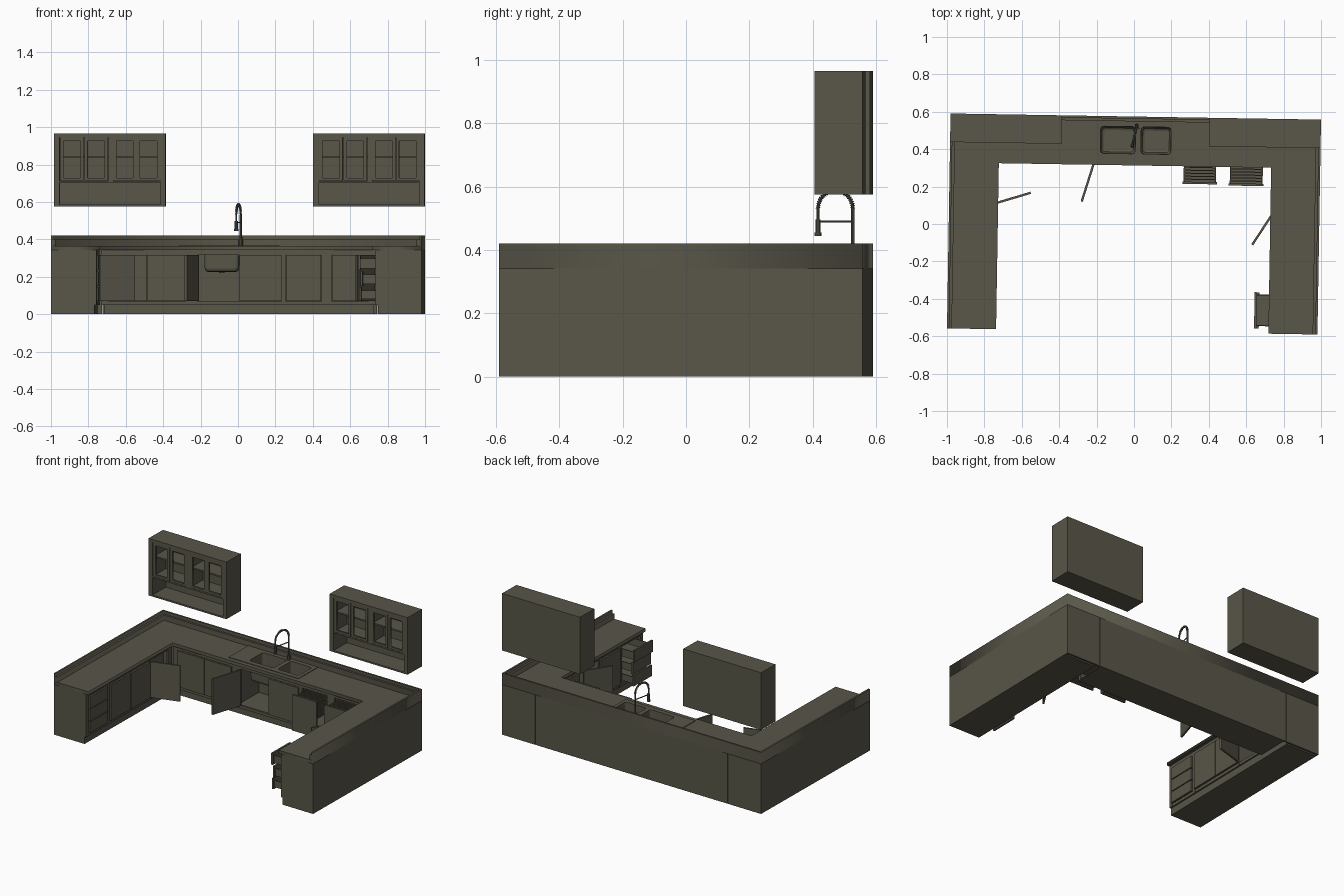
import bpy, bmesh
from math import radians, sin, cos, pi
from mathutils import Matrix

if "Cube" in bpy.data.objects:
    bpy.data.objects.remove(bpy.data.objects["Cube"])

mat = bpy.data.materials.new("olive_grey")
mat.diffuse_color = (0.10, 0.093, 0.066, 1)
mat.use_nodes = True
mat.node_tree.nodes["Principled BSDF"].inputs["Base Color"].default_value = mat.diffuse_color
W, D = 0.9905, 0.5745            # half width and half depth of the U
CT, CB = 0.364, 0.342            # worktop top and underside
KICK = 0.048


def link(name, data):
    o = bpy.data.objects.new(name, data)
    bpy.context.collection.objects.link(o)
    data.materials.append(mat)
    return o


def box(name, x0, x1, y0, y1, z0, z1):
    x0, x1 = sorted((x0, x1))
    bm = bmesh.new()
    bmesh.ops.create_cube(bm, size=1)
    for v in bm.verts:
        v.co = (x1 if v.co.x > 0 else x0, y1 if v.co.y > 0 else y0, z1 if v.co.z > 0 else z0)
    me = bpy.data.meshes.new(name)
    bm.to_mesh(me)
    bm.free()
    return link(name, me)


def activate(o):
    bpy.ops.object.select_all(action='DESELECT')
    o.select_set(True)
    bpy.context.view_layer.objects.active = o


def curve(name, loops, cyclic, dims):
    cu = bpy.data.curves.new(name, 'CURVE')
    cu.dimensions = dims
    for pts in loops:
        s = cu.splines.new('POLY')
        s.points.add(len(pts) - 1)
        for p, c in zip(s.points, pts):
            p.co = (*c, 0, 1) if len(c) == 2 else (*c, 1)
        s.use_cyclic_u = cyclic
    return cu


def plate(name, loops, z0, z1, m=Matrix()):
    """Flat slab from an outline plus hole outlines."""
    cu = curve(name, loops, True, '2D')
    cu.fill_mode = 'BOTH'
    cu.extrude = (z1 - z0) / 2
    o = link(name, cu)
    o.matrix_basis = m @ Matrix.Translation((0, 0, (z0 + z1) / 2))
    activate(o)
    bpy.ops.object.convert(target='MESH')
    return o


def tube(name, pts, r, res=2):
    cu = curve(name, [pts], False, '3D')
    cu.bevel_depth, cu.bevel_resolution, cu.use_fill_caps = r, res, True
    o = link(name, cu)
    activate(o)
    bpy.ops.object.convert(target='MESH')
    bpy.ops.object.shade_smooth_by_angle()
    return o


def rect(x0, x1, y0, y1):
    return [(x0, y0), (x1, y0), (x1, y1), (x0, y1)]


def rrect(x0, x1, y0, y1, r, n=4):
    out = []
    for k, (cx, cy) in enumerate(rect(x0 + r, x1 - r, y0 + r, y1 - r)):
        for i in range(n + 1):
            a = pi + (k + i / n) * pi / 2
            out.append((cx + r * cos(a), cy + r * sin(a)))
    return out


def u_shape(ox, oy, ix, iy):
    """U outline: outer half width/back edge, inner half width/back edge."""
    return [(-ox, -D), (-ix, -D), (-ix, iy), (ix, iy), (ix, -D), (ox, -D), (ox, oy), (-ox, oy)]


def open_door(name, x, y, angle, length):
    o = box(name, 0, length, -0.006, 0.006, 0.07, 0.315)
    o.location = (x, y, 0)
    o.rotation_euler.z = radians(angle)


# worktop with sink hole, and stepped upstand around the walls
plate("worktop", [u_shape(W, D, 0.728, 0.313), rrect(-0.19, 0.193, 0.37, 0.525, 0.02)], CB, CT)
plate("upstand_lower", [u_shape(W, D, W - 0.026, D - 0.026)], CT, 0.40)
plate("upstand_upper", [u_shape(W, D, W - 0.012, D - 0.012)], 0.40, 0.42)

# back run carcass
box("back_wall", -0.733, 0.733, D - 0.012, D, 0, CB)
box("back_floor", -0.73, 0.73, 0.335, D - 0.012, KICK, KICK + 0.015)
box("back_kick", -0.722, 0.722, 0.35, 0.37, 0, KICK)
box("back_underside", -0.722, 0.722, 0.35, D, 0, 0.004)
box("back_top_rail", -0.735, 0.735, 0.33, 0.345, 0.317, CB)
box("back_bottom_rail", -0.735, 0.735, 0.332, 0.345, KICK, 0.068)
for a, b in ((-0.735, -0.70), (-0.285, -0.222), (0.227, 0.25), (0.442, 0.498), (0.69, 0.735)):
    box("back_stile", a, b, 0.33, 0.345, KICK, CB)
    box("back_divider", (a + b) / 2 - 0.006, (a + b) / 2 + 0.006, 0.34, D - 0.012, KICK, CB)
for a, b in ((-0.698, -0.493), (-0.49, -0.285), (0.002, 0.226)):
    box("back_door", a, b, 0.32, 0.333, 0.07, 0.315)
open_door("sink_door_open", -0.22, 0.322, -106.6, 0.215)

# pull-out racks with full-height fronts
for a, b, f in ((0.255, 0.44, 0.219), (0.502, 0.69, 0.214)):
    box("rack_front", a, b, f, f + 0.012, 0.07, 0.315)
    for x in (a + 0.006, b - 0.012):
        box("rack_side", x, x + 0.006, f + 0.012, 0.53, 0.08, 0.11)
        for z in (0.19, 0.29):
            box("rack_rail", x, x + 0.006, f + 0.012, 0.53, z, z + 0.008)
    box("rack_base", a + 0.006, b - 0.006, f + 0.012, 0.53, 0.078, 0.082)
    for i in range(16):
        y = f + 0.022 + i * 0.016
        for z in (0.19, 0.29):
            box("rack_bar", a + 0.008, b - 0.008, y, y + 0.006, z, z + 0.006)

# side runs, mirrored
for s in (-1, 1):
    box("side_wall", s * W, s * (W - 0.012), -D, D, 0, CB)
    box("side_end_panel", s * W, s * 0.746, -D, -D + 0.015, KICK, CB)
    box("side_back", s * W, s * 0.737, D - 0.012, D, 0, CB)
    box("side_floor", s * W, s * 0.748, -D, D, KICK, KICK + 0.015)
    box("side_kick", s * W, s * 0.757, -D, 0.55, 0, KICK)
    box("side_top_rail", s * 0.76, s * 0.746, -D, 0.335, 0.317, CB)
    box("side_bottom_rail", s * 0.76, s * 0.747, -D, 0.335, KICK, 0.068)
    for a, b in ((-D, -0.548), (-0.353, -0.325), (0.09, 0.103), (0.29, 0.335)):
        box("side_stile", s * 0.76, s * 0.746, a, b, KICK, CB)
    for y in (-0.34, -0.115, 0.096):
        box("side_divider", s * W, s * 0.75, y - 0.006, y + 0.006, KICK, CB)
    # drawers: closed on the left, pulled out on the right
    for z0, z1, pull in ((0.07, 0.144, 0.08), (0.15, 0.229, 0.072), (0.235, 0.315, 0.085)):
        x = s * 0.736 - (pull if s > 0 else 0)
        box("drawer_front", x, x + s * 0.012, -0.547, -0.354, z0, z1)
        for y in (-0.535, -0.372):
            box("drawer_side", x + s * 0.012, x + s * 0.19, y, y + 0.006, z0 + 0.012, z1 - 0.018)
        box("drawer_base", x + s * 0.012, x + s * 0.19, -0.535, -0.366, z0 + 0.01, z0 + 0.014)
    box("side_door", s * 0.748, s * 0.736, -0.325, -0.118, 0.07, 0.315)
box("left_door", -0.748, -0.736, -0.115, 0.092, 0.07, 0.315)
box("right_door", 0.748, 0.736, 0.105, 0.292, 0.07, 0.315)
open_door("left_door_open", -0.738, 0.1, 17.5, 0.192)
open_door("right_door_open", 0.738, 0.064, -122.3, 0.195)

# sink plate, bowls, drainer ribs
bowls = ((-0.187, 0.0), (0.03, 0.19))
plate("sink_plate", [rect(-0.32, 0.214, 0.342, 0.552)] +
      [rrect(a, b, 0.375, 0.52, 0.018) for a, b in bowls], CT, CT + 0.004)
for a, b in bowls:
    bm = bmesh.new()
    rings = []
    for inset, z in ((0, CT + 0.003), (0.004, 0.245), (0.009, 0.232), (0.02, 0.228)):
        pts = rrect(a + inset, b - inset, 0.375 + inset, 0.52 - inset, 0.018)
        rings.append([bm.verts.new((x, y, z)) for x, y in pts])
    for lo, hi in zip(rings, rings[1:]):
        for i in range(len(lo)):
            j = (i + 1) % len(lo)
            bm.faces.new((lo[i], lo[j], hi[j], hi[i]))
    bm.faces.new(rings[-1])
    me = bpy.data.meshes.new("sink_bowl")
    bm.to_mesh(me)
    bm.free()
    o = link("sink_bowl", me)
    mod = o.modifiers.new("thickness", 'SOLIDIFY')
    mod.thickness = 0.002
    cx = (a + b) / 2
    tube("sink_drain", [(cx, 0.45, 0.22), (cx, 0.45, 0.231)], 0.015)

# spring tap: base, riser, arch, coil, spray head, holder arm
R = 0.055


def arch(t):
    """Point on the arch, t from 0 at the riser to 1 at the spout."""
    a = pi * t
    d = R - R * cos(a)
    return (0.006 - 0.2 * d, 0.527 - d, 0.532 + R * sin(a))


tube("tap_base", [(0.006, 0.527, CT), (0.006, 0.527, 0.40)], 0.011, 3)
tube("tap_riser", [(0.006, 0.527, 0.39), (0.006, 0.527, 0.532)], 0.006, 3)
tube("tap_arch", [arch(i / 20) for i in range(21)], 0.0045)
coil = []
for i in range(26 * 8 + 1):
    t, a = i / 208, i * pi / 4
    x, y, z = arch(t)
    r = 0.0065
    coil.append((x + r * sin(a), y + r * cos(a) * cos(pi * t), z + r * cos(a) * sin(pi * t)))
tube("tap_coil", coil, 0.0015, 0)
hx, hy, _ = arch(1)
tube("tap_hose", [(hx, hy, 0.535), (hx, hy, 0.495)], 0.005)
tube("tap_spray", [(hx, hy, 0.497), (hx, hy, 0.452)], 0.0085, 3)
tube("tap_nozzle", [(hx, hy, 0.455), (hx, hy, 0.444)], 0.011, 3)
tube("tap_holder", [(0.006, 0.527, 0.49), (hx, hy, 0.49)], 0.0035)
tube("tap_lever", [(0.006, 0.527, 0.395), (0.018, 0.51, 0.41)], 0.003)

# wall cupboards
upright = Matrix.Rotation(radians(90), 4, 'X')
for x in (-W, 0.395):
    e, f = x + 0.5955, 0.422
    box("cupboard_side", x, x + 0.03, f, D, 0.575, 0.965)
    box("cupboard_side", e - 0.027, e, f, D, 0.575, 0.965)
    box("cupboard_top", x, e, f, D, 0.945, 0.965)
    box("cupboard_bottom", x, e, f, D, 0.575, 0.586)
    box("cupboard_back", x, e, D - 0.012, D, 0.575, 0.965)
    box("cupboard_floor", x + 0.03, e - 0.027, f + 0.003, D, 0.703, 0.713)
    box("cupboard_shelf", x + 0.03, e - 0.027, f + 0.025, D, 0.834, 0.844)
    box("cupboard_middle", x + 0.291, x + 0.314, f + 0.002, D, 0.71, 0.95)
    for a in (0.032, 0.162, 0.315, 0.442):
        l, r = x + a, x + a + 0.126
        plate("cupboard_door", [rect(l, r, 0.714, 0.944), rect(l + 0.018, r - 0.018, 0.728, 0.926)],
              -f - 0.016, -f - 0.004, upright)

# the whole kitchen stands very slightly turned
turn = Matrix.Rotation(radians(-0.95), 4, 'Z')
for o in bpy.context.scene.objects:
    o.matrix_basis = turn @ o.matrix_basis
